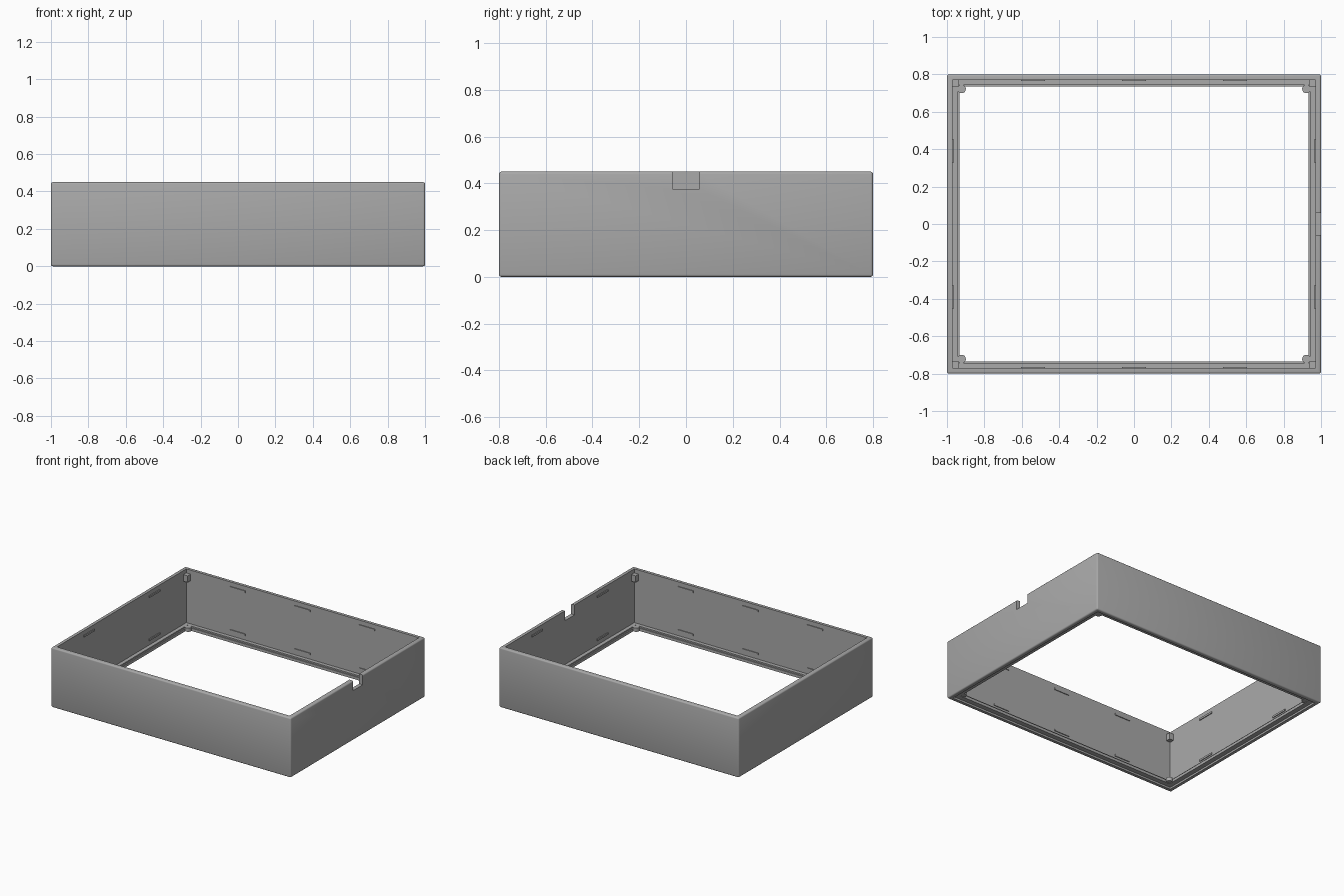
import bpy, bmesh, math
from mathutils import Matrix, Vector

cube = bpy.data.objects.get("Cube")
if cube:
    bpy.data.objects.remove(cube, do_unlink=True)

HX, HY, H = 1.0, 0.8, 0.45      # half sizes and height
WALL = 0.03

grey = bpy.data.materials.new("plain grey")
grey.use_nodes = True
colour = (0.4, 0.4, 0.4, 1)
grey.diffuse_color = colour
for node in grey.node_tree.nodes:
    if node.type == 'BSDF_PRINCIPLED':
        node.inputs["Base Color"].default_value = colour


def finish(bm, name):
    bmesh.ops.recalc_face_normals(bm, faces=bm.faces)
    mesh = bpy.data.meshes.new(name)
    bm.to_mesh(mesh)
    bm.free()
    mesh.materials.append(grey)
    obj = bpy.data.objects.new(name, mesh)
    bpy.context.scene.collection.objects.link(obj)
    return obj


def box(name, centre, size):
    bm = bmesh.new()
    mat = Matrix.Translation(centre) @ Matrix.Diagonal((*size, 1))
    bmesh.ops.create_cube(bm, size=1, matrix=mat)
    return finish(bm, name)


# Wall section as (inset from outside, height), swept round the rectangle
section = [(0, 0), (0, H), (WALL, H), (WALL, 0.045), (0.058, 0.045),
           (0.058, 0.035), (0.066, 0.035), (0.066, 0.014), (WALL, 0.014), (WALL, 0)]
bm = bmesh.new()
rings = []
for inset, z in section:
    x, y = HX - inset, HY - inset
    rings.append([bm.verts.new((sx * x, sy * y, z))
                  for sx, sy in ((-1, -1), (1, -1), (1, 1), (-1, 1))])
for i, ring in enumerate(rings):
    after = rings[(i + 1) % len(rings)]
    for k in range(4):
        j = (k + 1) % 4
        bm.faces.new((ring[k], ring[j], after[j], after[k]))
bm.normal_update()

# Round the outside corners and soften the outer rims
outside = [e for e in bm.edges
           if all(abs(abs(v.co.x) - HX) < 1e-5 and abs(abs(v.co.y) - HY) < 1e-5
                  or (abs(v.co.x) == HX or abs(v.co.y) == HY) for v in e.verts)]
bmesh.ops.bevel(bm, geom=outside, offset=0.01, segments=3, profile=0.5,
                affect='EDGES', clamp_overlap=True)
frame = finish(bm, "frame_walls")

# Cable notch through the wall on the model's left
cutter = box("notch_cutter", (HX, 0, H), (0.12, 0.115, 0.15))
cutter.hide_render = True
cut = frame.modifiers.new("notch", 'BOOLEAN')
cut.operation = 'DIFFERENCE'
cut.solver = 'EXACT'
cut.object = cutter
bpy.ops.object.select_all(action='DESELECT')
bpy.context.view_layer.objects.active = frame
frame.select_set(True)
bpy.ops.object.modifier_apply(modifier=cut.name)
bpy.data.objects.remove(cutter, do_unlink=True)
bpy.ops.object.shade_smooth_by_angle(angle=math.radians(35))

# Snap ridges in two rows on the inner walls
for row, z in (("lower", 0.085), ("upper", 0.41)):
    for side in (-1, 1):
        for x in (-0.54, 0, 0.54):
            box(row + "_snap_ridge", (x, side * (HY - WALL), z), (0.13, 0.012, 0.014))
        for y in (-0.39, 0.39):
            box(row + "_snap_ridge", (side * (HX - WALL), y, z), (0.012, 0.13, 0.014))

# Corner lugs: small blocks near the rim, rounded pads on the ledge
for sx in (-1, 1):
    for sy in (-1, 1):
        box("upper_corner_lug", (sx * 0.953, sy * 0.753, 0.395), (0.036, 0.036, 0.05))
        bm = bmesh.new()
        bmesh.ops.create_cone(bm, cap_ends=True, segments=24, radius1=0.023,
                              radius2=0.023, depth=0.028,
                              matrix=Matrix.Translation((sx * 0.922, sy * 0.722, 0.031)))
        finish(bm, "lower_corner_pad")
